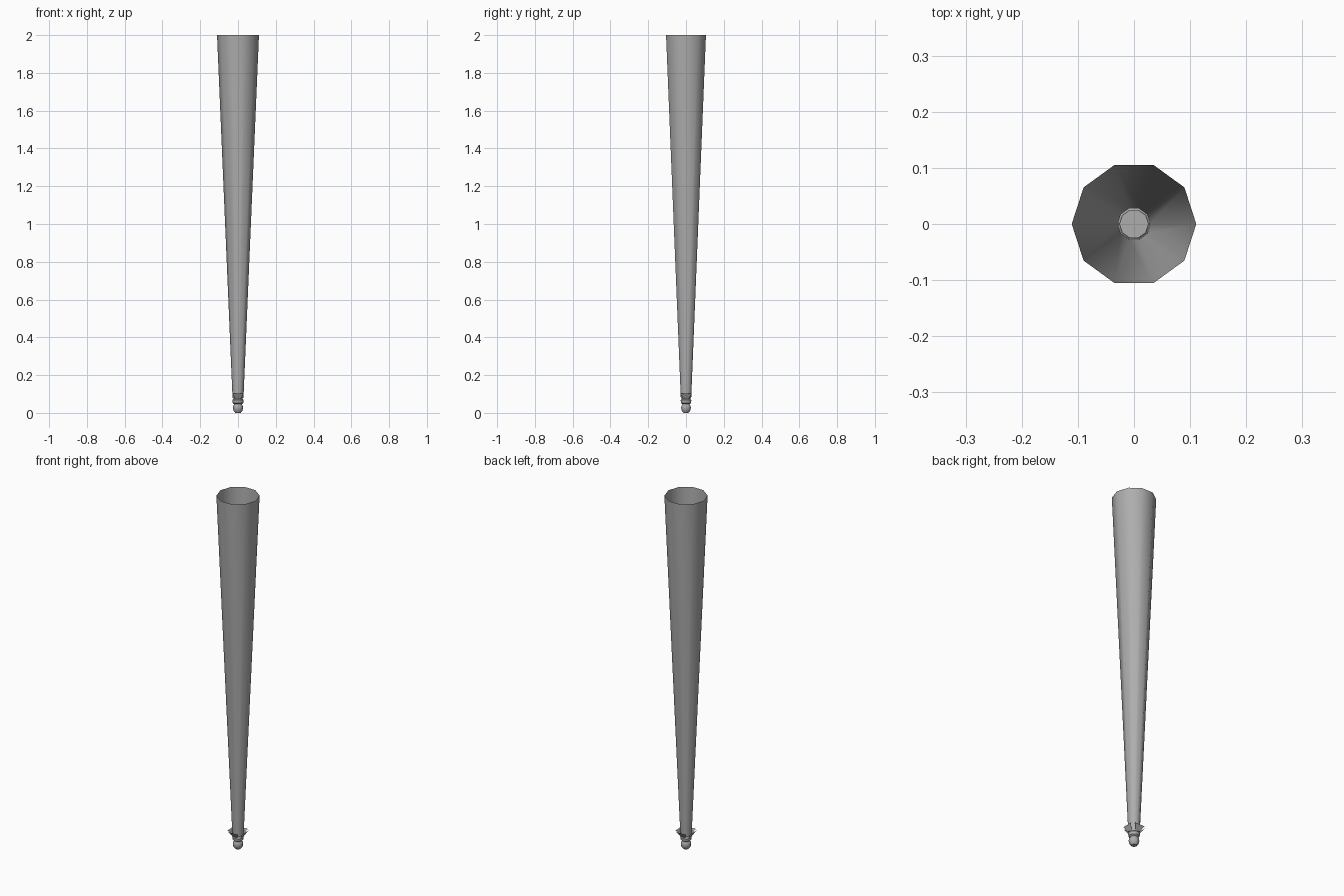
import bpy, math
from math import cos, sin, pi

if "Cube" in bpy.data.objects:
    bpy.data.objects.remove(bpy.data.objects["Cube"])

# dark grey finish
grey = bpy.data.materials.new("dark_grey")
grey.diffuse_color = (0.42, 0.42, 0.42, 1)
grey.use_nodes = True
grey.node_tree.nodes["Principled BSDF"].inputs["Base Color"].default_value = grey.diffuse_color


def make(name, verts, faces):
    mesh = bpy.data.meshes.new(name)
    mesh.from_pydata(verts, [], faces)
    mesh.update()
    mesh.materials.append(grey)
    ob = bpy.data.objects.new(name, mesh)
    bpy.context.collection.objects.link(ob)
    bpy.ops.object.select_all(action='DESELECT')
    ob.select_set(True)
    bpy.context.view_layer.objects.active = ob
    bpy.ops.object.shade_smooth_by_angle(angle=math.radians(40))
    return ob


def lathe(name, profile, sides, bottom=False, top=False):
    verts = [(r * cos(2 * pi * i / sides), r * sin(2 * pi * i / sides), z)
             for r, z in profile for i in range(sides)]
    faces = [(k * sides + i, k * sides + (i + 1) % sides,
              (k + 1) * sides + (i + 1) % sides, (k + 1) * sides + i)
             for k in range(len(profile) - 1) for i in range(sides)]
    if bottom:
        faces.append(tuple(reversed(range(sides))))
    if top:
        n = (len(profile) - 1) * sides
        faces.append(tuple(range(n, n + sides)))
    return make(name, verts, faces)


# long tapered shaft, open at the wide end
lathe("tapered_shaft", [(0.029, 0.08), (0.111, 2.0)], 10)

# collar closing the narrow end
lathe("collar", [(0.020, 0.046), (0.028, 0.052), (0.030, 0.068), (0.024, 0.074),
                 (0.026, 0.082)], 10, top=True)

# rounded pommel
lathe("pommel", [(0.014, 0.0), (0.024, 0.012), (0.027, 0.027), (0.025, 0.038),
                 (0.020, 0.046)], 10, bottom=True)

# four wide flared leaves facing the sides
for i in range(4):
    a = i * pi / 2
    pts = [(0.028, -0.014, 0.074), (0.028, 0.014, 0.074),
           (0.045, 0.030, 0.102), (0.045, -0.030, 0.102)]
    verts = [(x * cos(a) - y * sin(a), x * sin(a) + y * cos(a), z) for x, y, z in pts]
    make("flared_leaf_%d" % (i + 1), verts, [(0, 3, 2, 1)])
